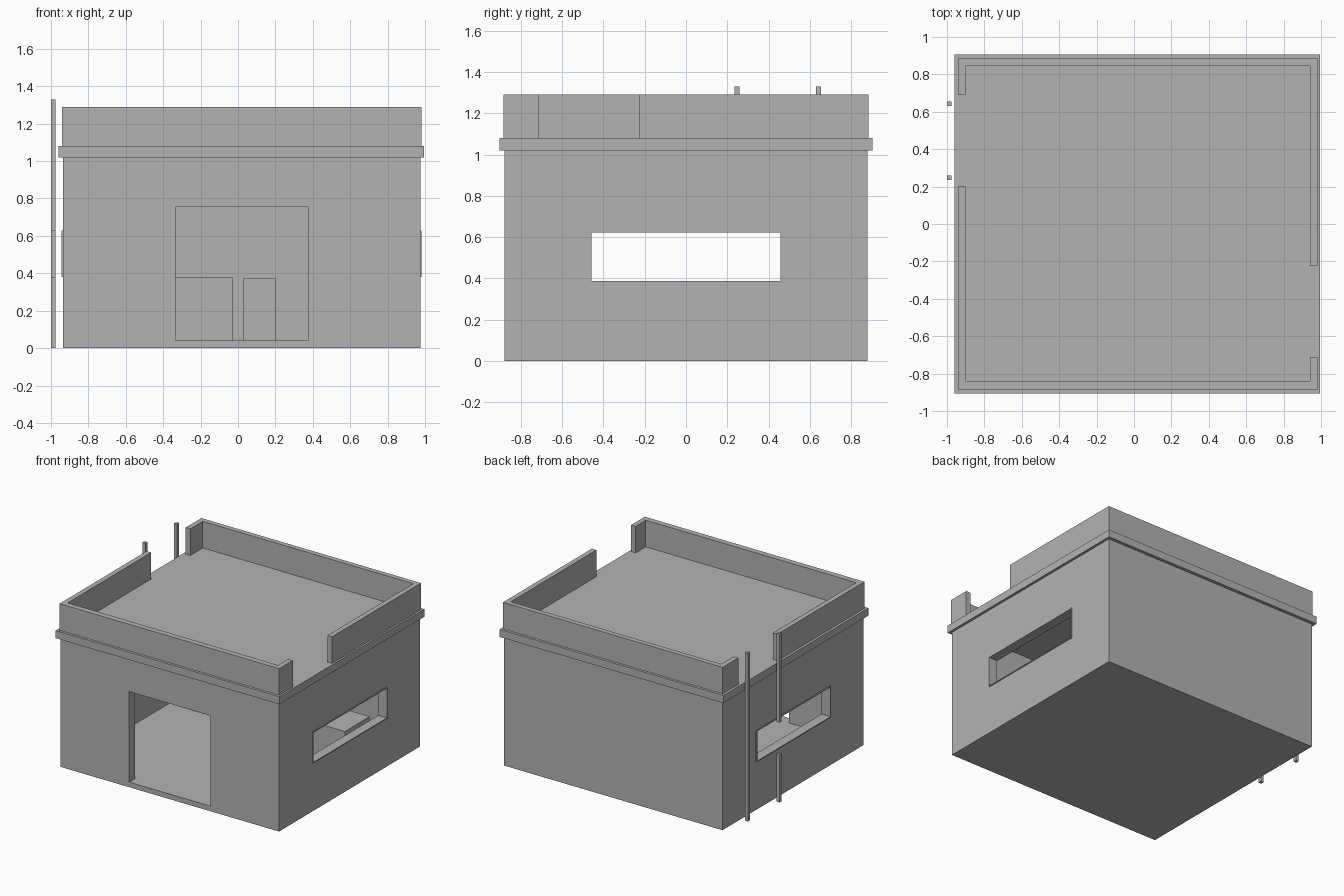
import bpy
from mathutils import Vector

default = bpy.data.objects.get("Cube")
if default:
    bpy.data.objects.remove(default, do_unlink=True)

# One plain grey for the whole building
grey = bpy.data.materials.new("plain_grey")
grey.use_nodes = True
colour = (0.45, 0.45, 0.45, 1)
grey.diffuse_color = colour
grey.node_tree.nodes["Principled BSDF"].inputs["Base Color"].default_value = colour


def box(name, x, y, z):
    """Box from (low, high) ranges along each axis."""
    low, high = Vector((x[0], y[0], z[0])), Vector((x[1], y[1], z[1]))
    bpy.ops.mesh.primitive_cube_add(size=1, location=(low + high) / 2)
    obj = bpy.context.object
    obj.name = name
    obj.scale = high - low
    bpy.ops.object.transform_apply(location=True, rotation=False, scale=True)
    obj.data.materials.append(grey)
    return obj


def cut(obj, x, y, z):
    """Cut a box-shaped opening and discard the cutter."""
    cutter = box("cutter", x, y, z)
    cutter.hide_render = True
    mod = obj.modifiers.new("opening", 'BOOLEAN')
    mod.operation = 'DIFFERENCE'
    mod.solver = 'EXACT'
    mod.object = cutter
    bpy.context.view_layer.objects.active = obj
    bpy.ops.object.modifier_apply(modifier=mod.name)
    bpy.data.objects.remove(cutter, do_unlink=True)


LEFT, RIGHT, DEPTH = -0.935, 0.975, 0.88
FLOOR, CEILING, ROOF, TOP = 0.04, 1.02, 1.08, 1.29
WALL = 0.07
WIN_Y, WIN_Z = (-0.465, 0.465), (0.38, 0.63)

# Hollow walls with floor, doorway and side windows
walls = box("walls", (LEFT, RIGHT), (-DEPTH, DEPTH), (0, CEILING))
cut(walls, (LEFT + WALL, RIGHT - WALL), (-DEPTH + WALL, DEPTH - WALL), (FLOOR, 1.2))
cut(walls, (-0.335, 0.375), (-1, -0.7), (FLOOR, 0.755))
cut(walls, (-1.2, 1.2), WIN_Y, WIN_Z)

# Window frames, slightly proud of the walls
for name, x in (("right_window_frame", (LEFT - 0.008, LEFT + WALL)),
                ("left_window_frame", (RIGHT - WALL, RIGHT + 0.006))):
    frame = box(name, x, WIN_Y, WIN_Z)
    cut(frame, (-1.2, 1.2), (-0.457, 0.457), (0.388, 0.622))

# Overhanging roof slab
box("roof_slab", (-0.96, 0.995), (-0.905, 0.905), (CEILING, ROOF))

# Parapet with an access gap on each side
parapet = box("parapet", (-0.94, 0.98), (-0.885, 0.885), (ROOF, TOP))
cut(parapet, (-0.9, 0.94), (-0.84, 0.845), (1, 1.5))
cut(parapet, (-1.2, -0.8), (0.2, 0.69), (1, 1.5))
cut(parapet, (0.8, 1.2), (-0.715, -0.225), (1, 1.5))

# Ladder poles, the front one interrupted at the window
POLE_X = (-1, -0.975)
box("rear_pole", POLE_X, (0.63, 0.655), (0, 1.33))
box("front_pole_lower", POLE_X, (0.235, 0.26), (0, WIN_Z[0]))
box("front_pole_upper", POLE_X, (0.235, 0.26), (WIN_Z[1], 1.33))

# Furniture inside the room
box("counter", (-0.68, -0.03), (0.375, 0.81), (FLOOR, 0.38))
box("stool", (0.03, 0.2), (0.12, 0.43), (FLOOR, 0.375))
box("table", (0.4, 0.85), (0.12, 0.43), (FLOOR, 0.375))
